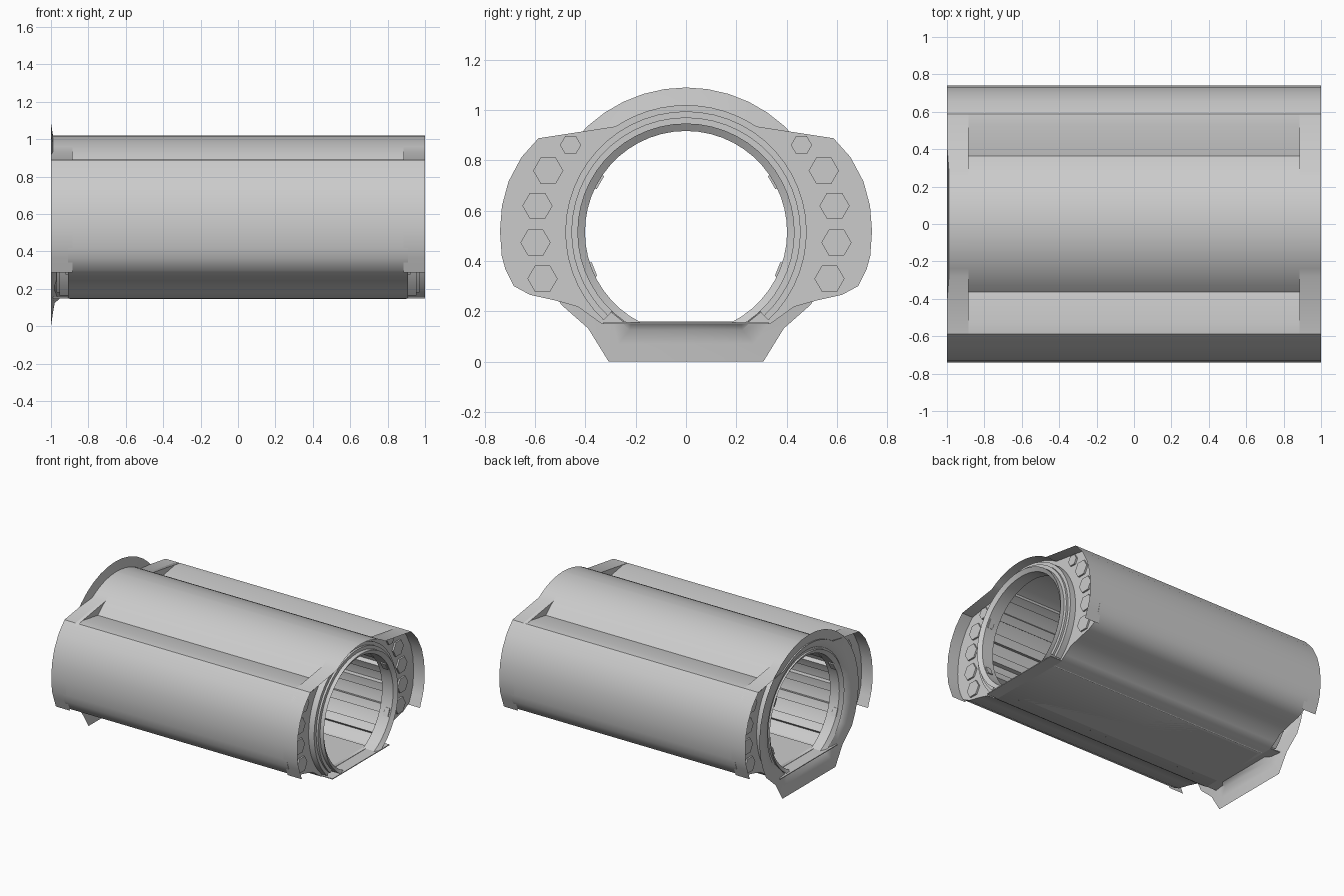
import bpy, bmesh, math
from math import radians, cos, sin
from mathutils import Matrix, Vector

if "Cube" in bpy.data.objects:
    bpy.data.objects.remove(bpy.data.objects["Cube"])

CZ = 0.515          # height of the tube axis
END = 0.885         # where the end bulkheads start


def arc(r, a0, a1, n, zmin=-1):
    out = []
    for i in range(n + 1):
        a = radians(a0 + (a1 - a0) * i / n)
        out.append((r * cos(a), max(CZ + r * sin(a), zmin)))
    return out


def smooth(ob, angle=30):
    bpy.ops.object.select_all(action='DESELECT')
    ob.select_set(True)
    bpy.context.view_layer.objects.active = ob
    bpy.ops.object.shade_smooth_by_angle(angle=radians(angle))


def finish(name, bm, angle=30):
    me = bpy.data.meshes.new(name)
    bm.to_mesh(me)
    bm.free()
    ob = bpy.data.objects.new(name, me)
    bpy.context.collection.objects.link(ob)
    smooth(ob, angle)
    return ob


def loft(name, sections, closed=False, outward=True, angle=30):
    """Sheet through (x, points) cross-sections."""
    bm = bmesh.new()
    rows = [[bm.verts.new((x, y, z)) for y, z in pts] for x, pts in sections]
    n = len(rows[0])
    for a, b in zip(rows, rows[1:]):
        for i in range(n if closed else n - 1):
            j = (i + 1) % n
            bm.faces.new((a[i], a[j], b[j], b[i]))
    bm.normal_update()
    total = 0
    for f in bm.faces:
        d = f.calc_center_median() - Vector((0, 0, CZ))
        d.x = 0
        total += f.normal.dot(d) * f.calc_area()
    if (total > 0) != outward:
        bmesh.ops.reverse_faces(bm, faces=bm.faces[:])
    return finish(name, bm, angle)


def sweep(name, prof, a0, a1, n, zmin=-1):
    """Closed (x, r) profile swept around the tube axis, capped ends."""
    bm = bmesh.new()
    cols = [[bm.verts.new((x, y, z)) for y, z in arc(r, a0, a1, n, zmin)] for x, r in prof]
    m = len(prof)
    for k in range(m):
        a, b = cols[k], cols[(k + 1) % m]
        for i in range(n):
            bm.faces.new((a[i], a[i + 1], b[i + 1], b[i]))
    bm.faces.new([c[0] for c in cols])
    bm.faces.new([c[-1] for c in cols])
    bmesh.ops.recalc_face_normals(bm, faces=bm.faces[:])
    return finish(name, bm)


def box(name, loc, size, roll=0):
    bm = bmesh.new()
    bmesh.ops.create_cube(bm, size=1, matrix=Matrix.Translation(loc)
                          @ Matrix.Rotation(roll, 4, 'X') @ Matrix.Diagonal((*size, 1)))
    return finish(name, bm)


def mirrored(right):
    """Right-hand points, top to bottom, plus their mirror image."""
    return right + [(-y, z) for y, z in reversed(right)]


# Cross-section pieces (right half, y and z)
side = [(.587, .888), (.655, .812), (.706, .716), (.732, .62), (.74, .52), (.733, .42)]
end_low = [(.715, .365), (.686, .288)]
under = [(.718, .365), (.685, .30), (.62, .265), (.52, .243), (.43, .218), (.375, .178), (.335, .15)]
hood = list(reversed(arc(.505, 56.3, 89, 6)))
crown = list(reversed(arc(.505, 44, 89, 8)))

# Main body skin between the bulkheads
body = mirrored(crown + [(.53, .893)] + side + under)
loft("body_skin", [(-END, body), (END, body)], closed=True, angle=40)

# Thin shell overhanging each end, with the hood over the tube
rim = mirrored(hood + side + end_low)
k = len(rim) // 2
rim = rim[k:] + rim[:k]
for s, tag in ((1, "right"), (-1, "left")):
    loft("end_shell_" + tag, [(s * END, rim), (s * 1.0, rim)])

    # Bulkhead wall with a round opening
    cu = bpy.data.curves.new("bulkhead_" + tag, 'CURVE')
    cu.dimensions = '2D'
    cu.fill_mode = 'BOTH'
    cu.extrude = .0125
    for pts in (mirrored(hood + side + under), arc(.435, -55, 235, 40)):
        sp = cu.splines.new('POLY')
        sp.points.add(len(pts) - 1)
        for p, (y, z) in zip(sp.points, pts):
            p.co = (y, z, 0, 1)
        sp.use_cyclic_u = True
    wall = bpy.data.objects.new("bulkhead_" + tag, cu)
    wall.rotation_euler = (math.pi / 2, 0, math.pi / 2)
    wall.location.x = s * (END + .0125)
    bpy.context.collection.objects.link(wall)
    bpy.ops.object.select_all(action='DESELECT')
    wall.select_set(True)
    bpy.context.view_layer.objects.active = wall
    bpy.ops.object.convert(target='MESH')

    # Stepped collar and inner lip around the doorway
    sweep("collar_" + tag, [(s * x, r) for x, r in (
        (.9, .48), (.955, .48), (.955, .456), (.97, .456), (.97, .43), (.9, .43))], -47, 227, 40)
    tip = 1.0 if s > 0 else .985
    sweep("door_lip_" + tag, [(s * x, r) for x, r in (
        (.89, .432), (tip, .432), (tip - .02, .402), (.89, .402))], -63, 243, 44, .15)

    for m in (1, -1):
        # Hexagonal panels on the bulkhead
        for i, a in enumerate((-18, -4, 10, 24, 37)):
            rr, size = (.6, .06) if i < 4 else (.575, .042)
            bm = bmesh.new()
            bmesh.ops.create_cone(bm, cap_ends=True, segments=6, radius1=size, radius2=size, depth=.016,
                                  matrix=Matrix.Translation((s * .914, m * rr * cos(radians(a)),
                                                             CZ + rr * sin(radians(a))))
                                  @ Matrix.Rotation(math.pi / 2, 4, 'Y'))
            finish(f"hex_panel_{tag}_{m}_{i}", bm)
        # Small door clips on the lip
        for a in (30, -22):
            t = radians(a)
            box(f"door_clip_{tag}_{m}_{a}", (s * .95, m * .4 * cos(t), CZ + .4 * sin(t)),
                (.04, .014, .06), m * t)

# Inner tube wall, floor and lengthwise rails
inner = arc(.445, -56, 236, 44)
loft("inner_wall", [(-.9, inner), (.9, inner)], outward=False)
box("floor", (0, 0, .153), (2, .45, .006))
for s in (1, -1):
    box("floor_edge", (s * .95, 0, .153), (.1, .66, .006))
for m in (0, 1):
    for i, a in enumerate((-40, -20, 0, 20, 40, 60)):
        a = 180 - a if m else a
        sweep(f"wall_rail_{m}_{i}", [(-END, .45), (END, .45), (END, .412), (-END, .412)], a - 4, a + 4, 3)


# Flared flange on the left end, with a straight sill
def flange_loop(r, r_low, bottom):
    low = math.degrees(math.asin((bottom - CZ) / r_low))
    pts = arc(r, -30, 210, 28)
    a = radians((low - 30) / 2)
    mid = (r * .95 * cos(a), CZ + r * .95 * sin(a))
    foot = (r_low * cos(radians(low)), bottom)
    return [foot, mid] + pts + [(-mid[0], mid[1]), (-foot[0], foot[1])]


loft("flared_flange", [(-.95, flange_loop(.43, .425, .15)), (-.98, flange_loop(.455, .45, .125)),
                       (-.99, flange_loop(.51, .52, .07)), (-1.0, flange_loop(.575, .6, 0))],
     closed=True, outward=False, angle=40)
